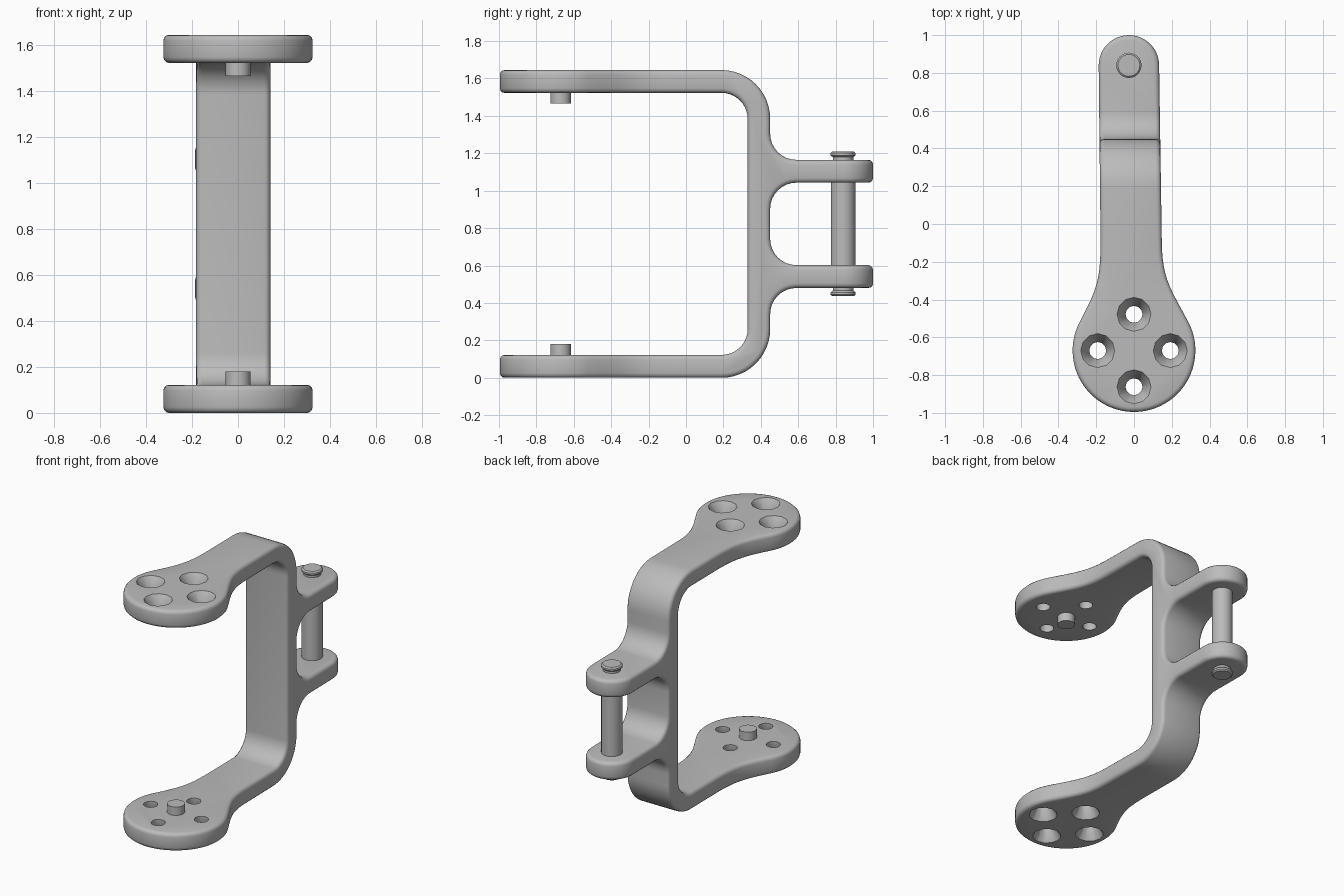
import bpy, bmesh
from math import sin, cos, pi, radians
from mathutils import Vector
from mathutils.geometry import interpolate_bezier

if "Cube" in bpy.data.objects:
    bpy.data.objects.remove(bpy.data.objects["Cube"])

HEIGHT, THICK = 1.645, 0.122
PAD_Y, PAD_R = -0.67, 0.325
PIN_X, PIN_Y = -0.027, 0.84

grey = bpy.data.materials.new("plain grey")
grey.use_nodes = True
grey.diffuse_color = (0.5, 0.5, 0.5, 1)
grey.node_tree.nodes["Principled BSDF"].inputs["Base Color"].default_value = (0.5, 0.5, 0.5, 1)


def add_object(name, bm):
    bmesh.ops.recalc_face_normals(bm, faces=bm.faces)
    mesh = bpy.data.meshes.new(name)
    bm.to_mesh(mesh)
    bm.free()
    mesh.materials.append(grey)
    obj = bpy.data.objects.new(name, mesh)
    bpy.context.collection.objects.link(obj)
    return obj


def activate(obj):
    bpy.ops.object.select_all(action="DESELECT")
    obj.select_set(True)
    bpy.context.view_layer.objects.active = obj


def apply_boolean(obj, cutter, operation):
    mod = obj.modifiers.new("cut", "BOOLEAN")
    mod.operation, mod.object, mod.solver = operation, cutter, "EXACT"
    activate(obj)
    bpy.ops.object.modifier_apply(modifier=mod.name)
    bpy.data.objects.remove(cutter)


def extrude(name, points, offset):
    bm = bmesh.new()
    face = bm.faces.new([bm.verts.new(p) for p in points])
    result = bmesh.ops.extrude_face_region(bm, geom=[face])
    verts = [v for v in result["geom"] if isinstance(v, bmesh.types.BMVert)]
    bmesh.ops.translate(bm, verts=verts, vec=offset)
    return add_object(name, bm)


def arc(cx, cy, r, start, end, steps):
    angles = [radians(start + (end - start) * i / steps) for i in range(steps + 1)]
    return [(cx + r * cos(a), cy + r * sin(a)) for a in angles]


def lathe(bm, rings, x, y, sides):
    """Closed turned solid from (radius, z) rings."""
    loops = [[bm.verts.new((x + r * cos(2 * pi * i / sides), y + r * sin(2 * pi * i / sides), z))
              for i in range(sides)] for r, z in rings]
    for a, b in zip(loops, loops[1:]):
        for i in range(sides):
            j = (i + 1) % sides
            bm.faces.new((a[i], a[j], b[j], b[i]))
    bm.faces.new(loops[0])
    bm.faces.new(loops[-1])


# Side profile: lower half of the outer edge, mirrored, then the inner edge
lower = [(-1.2, 0)] + arc(0.19, 0.26, 0.26, -90, 0, 12)
lower += arc(0.59, 0.34, 0.14, 180, 90, 8) + [(1.2, 0.48)]
lower += [(1.2, 0.602)] + arc(0.59, 0.742, 0.14, 270, 180, 8)
inner = [(-1.2, THICK)] + arc(0.19, THICK + 0.14, 0.14, -90, 0, 10)


def flip(points):
    return [(y, HEIGHT - z) for y, z in reversed(points)]


profile = lower + flip(lower) + list(reversed(inner + flip(inner)))
bracket = extrude("bracket", [(-0.5, y, z) for y, z in profile], (1, 0, 0))


# Plan outline: round pad, curved neck and rounded tab
def neck(side, x):
    a = radians(28)
    start = Vector((side * PAD_R * cos(a), PAD_Y + PAD_R * sin(a), 0))
    handle = start + 0.2 * Vector((-side * sin(a), cos(a), 0))
    pts = interpolate_bezier(start, handle, Vector((x, -0.29, 0)), Vector((x, -0.08, 0)), 12)
    return [(p.x, p.y) for p in pts]


outline = arc(0, PAD_Y, PAD_R, -208, 28, 48)[:-1] + neck(1, 0.147)
outline += arc(PIN_X, PIN_Y, 0.16, 0, 180, 24)
outline += list(reversed(neck(-1, -0.177)))[:-1]
plan = extrude("plan_cutter", [(x, y, -0.2) for x, y in outline], (0, 0, 2.2))
apply_boolean(bracket, plan, "INTERSECT")

# Rounded edges
bevel = bracket.modifiers.new("round", "BEVEL")
bevel.width, bevel.segments = 0.025, 3
bevel.limit_method, bevel.angle_limit = "ANGLE", radians(40)
bevel.use_clamp_overlap = False
activate(bracket)
bpy.ops.object.modifier_apply(modifier=bevel.name)

# Countersunk screw holes, opening outwards on both pads
bm = bmesh.new()
hole = [(0.1, -0.01), (0.09, 0), (0.045, 0.07), (0.045, 0.2)]
for i in range(4):
    x, y = 0.192 * cos(i * pi / 2), PAD_Y + 0.192 * sin(i * pi / 2)
    lathe(bm, hole, x, y, 12)
    lathe(bm, [(r, HEIGHT - z) for r, z in hole], x, y, 12)
apply_boolean(bracket, add_object("hole_cutter", bm), "DIFFERENCE")

# Locating pegs on the inner pad faces
parts = [bracket]
for name, z0, z1 in (("lower_peg", 0.1, 0.18), ("upper_peg", HEIGHT - 0.18, HEIGHT - 0.1)):
    bm = bmesh.new()
    lathe(bm, [(0.055, z0), (0.055, z1)], 0, PAD_Y, 24)
    parts.append(add_object(name, bm))

# Hinge pin with a grooved head at each end
bm = bmesh.new()
head = [(0.058, 0.436), (0.067, 0.444), (0.067, 0.456), (0.055, 0.466), (0.055, 0.49), (0.066, 0.5)]
lathe(bm, head + [(r, HEIGHT - z) for r, z in reversed(head)], PIN_X, PIN_Y, 24)
parts.append(add_object("hinge_pin", bm))

for part in parts:
    activate(part)
    bpy.ops.object.shade_smooth_by_angle(angle=radians(32))
